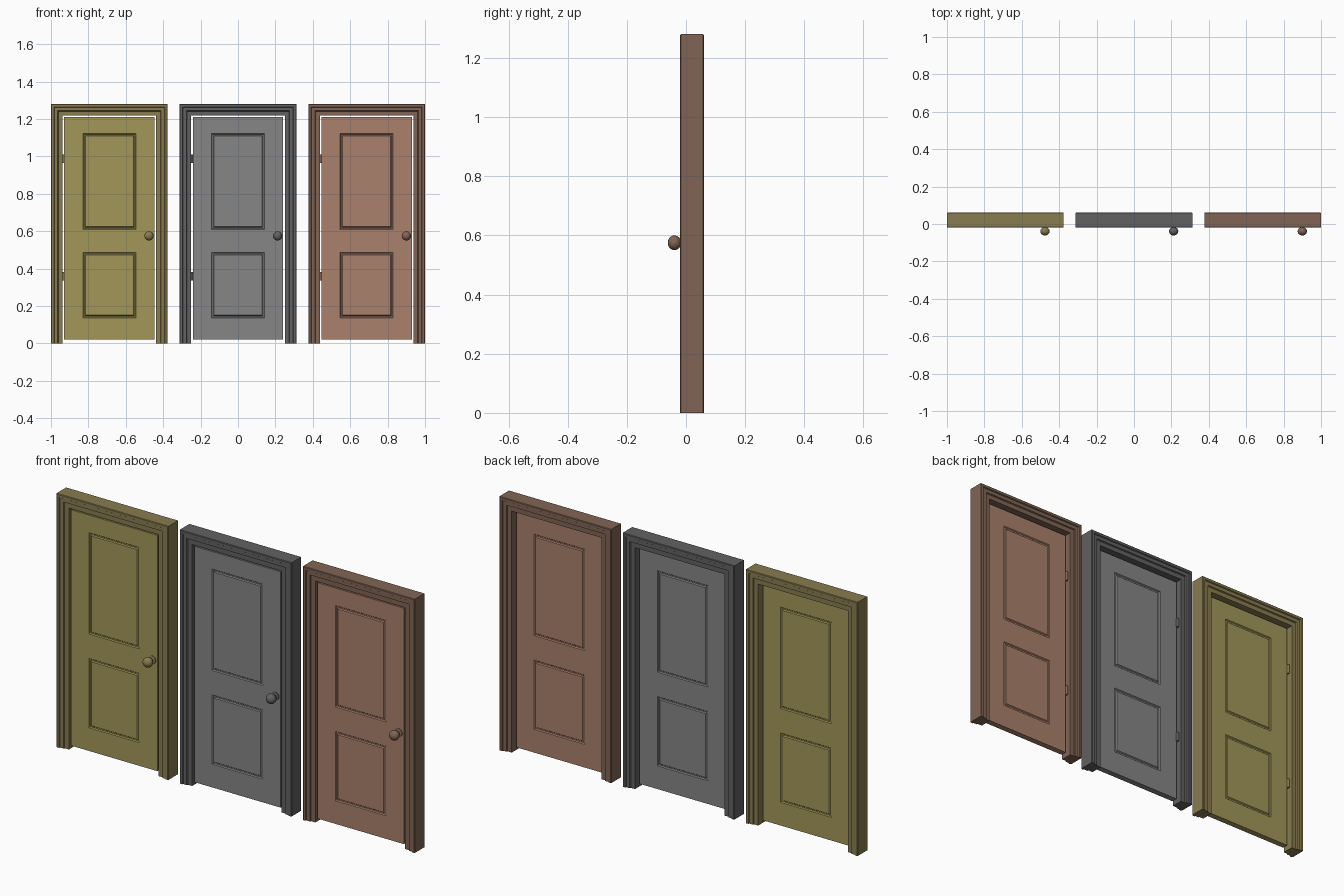
import bpy, bmesh, math
from mathutils import Matrix, Vector

if "Cube" in bpy.data.objects:
    bpy.data.objects.remove(bpy.data.objects["Cube"])

W, H = 0.312, 1.28            # half width and height of a door frame


def material(name, rgb):
    m = bpy.data.materials.new(name)
    m.diffuse_color = (*rgb, 1)
    m.use_nodes = True
    m.node_tree.nodes["Principled BSDF"].inputs["Base Color"].default_value = m.diffuse_color
    return m


def finish(bm, name, x, mat):
    bmesh.ops.recalc_face_normals(bm, faces=bm.faces)
    me = bpy.data.meshes.new(name)
    bm.to_mesh(me)
    bm.free()
    ob = bpy.data.objects.new(name, me)
    bpy.context.collection.objects.link(ob)
    ob.location.x = x
    me.materials.append(mat)
    return ob


# Stepped casing: (inset from outer edge, y), mirrored about the wall's middle
def make_frame(name, x, mat):
    half = [(0, -0.017), (0.003, -0.02), (0.015, -0.02), (0.018, -0.015),
            (0.036, -0.015), (0.039, -0.009), (0.062, -0.009)]
    profile = half + [(d, 0.041 - y) for d, y in reversed(half)]
    bm = bmesh.new()
    rings = []
    for cx, top in ((-1, 0), (-1, 1), (1, 1), (1, 0)):
        rings.append([bm.verts.new((cx * (W - d), y, (H - d) * top)) for d, y in profile])
    n = len(profile)
    for a, b in zip(rings, rings[1:]):
        for i in range(n):
            j = (i + 1) % n
            bm.faces.new((a[i], a[j], b[j], b[i]))
    bm.faces.new(rings[0])
    bm.faces.new(rings[-1])
    return finish(bm, name, x, mat)


# Door leaf with two moulded panels on each face
def make_leaf(name, x, mat):
    bm = bmesh.new()
    bmesh.ops.create_cube(bm, size=1, matrix=Matrix.Translation((0, 0.011, 0.615))
                          @ Matrix.Diagonal((0.482, 0.03, 1.19, 1)))
    panels = ((0.137, 0.487), (0.61, 1.122))
    cuts = [((s * 0.142, 0, 0), (1, 0, 0)) for s in (-1, 1)]
    cuts += [((0, 0, z), (0, 0, 1)) for p in panels for z in p]
    for co, no in cuts:
        bmesh.ops.bisect_plane(bm, geom=bm.verts[:] + bm.edges[:] + bm.faces[:],
                               plane_co=co, plane_no=no)
    bm.normal_update()
    faces = []
    for f in bm.faces:
        c = f.calc_center_median()
        if abs(f.normal.y) > 0.9 and abs(c.x) < 0.1 and any(a < c.z < b for a, b in panels):
            faces.append(f)
    for thick, depth in ((0.004, -0.005), (0.006, 0), (0.004, 0.005)):
        bmesh.ops.inset_individual(bm, faces=faces, thickness=thick, depth=depth,
                                   use_even_offset=True)
        bm.normal_update()
    return finish(bm, name, x, mat)


# Lathed knob with rose plate and neck
def make_knob(name, x, mat):
    profile = [(0, -0.003), (0.021, -0.003), (0.021, -0.008), (0.010, -0.011), (0.009, -0.018)]
    for k in range(1, 9):
        a = math.radians(25 + k * 155 / 8)
        profile.append((0.025 * math.sin(a), -0.039 + 0.0225 * math.cos(a)))
    bm = bmesh.new()
    vs = [bm.verts.new((r, y, 0)) for r, y in profile]
    es = [bm.edges.new(p) for p in zip(vs, vs[1:])]
    bmesh.ops.spin(bm, geom=vs + es, cent=(0, 0, 0), axis=(0, 1, 0),
                   angle=math.tau, steps=20)
    bmesh.ops.remove_doubles(bm, verts=bm.verts, dist=0.0002)
    ob = finish(bm, name, x + 0.212, mat)
    ob.location.z = 0.575
    bpy.ops.object.select_all(action='DESELECT')
    ob.select_set(True)
    bpy.context.view_layer.objects.active = ob
    bpy.ops.object.shade_smooth_by_angle(angle=math.radians(35))


# Two hinge barrels at the back of the left edge
def make_hinges(name, x, mat):
    bm = bmesh.new()
    for z in (0.36, 0.987):
        bmesh.ops.create_cone(bm, cap_ends=True, segments=12, radius1=0.007, radius2=0.007,
                              depth=0.046, matrix=Matrix.Translation((-0.246, 0.028, z)))
    finish(bm, name, x, mat)


colours = {
    "olive": ((0.36, 0.31, 0.10), (0.25, 0.20, 0.08)),
    "grey": ((0.24, 0.24, 0.24), (0.12, 0.12, 0.12)),
    "brown": ((0.40, 0.22, 0.15), (0.22, 0.13, 0.09)),
}
for x, (tone, (light, dark)) in zip((-0.688, 0, 0.688), colours.items()):
    leaf_mat = material(tone + "_leaf", light)
    trim_mat = material(tone + "_trim", dark)
    make_frame(tone + "_door_frame", x, trim_mat)
    make_leaf(tone + "_door_leaf", x, leaf_mat)
    make_knob(tone + "_door_knob", x, trim_mat)
    make_hinges(tone + "_door_hinges", x, trim_mat)
